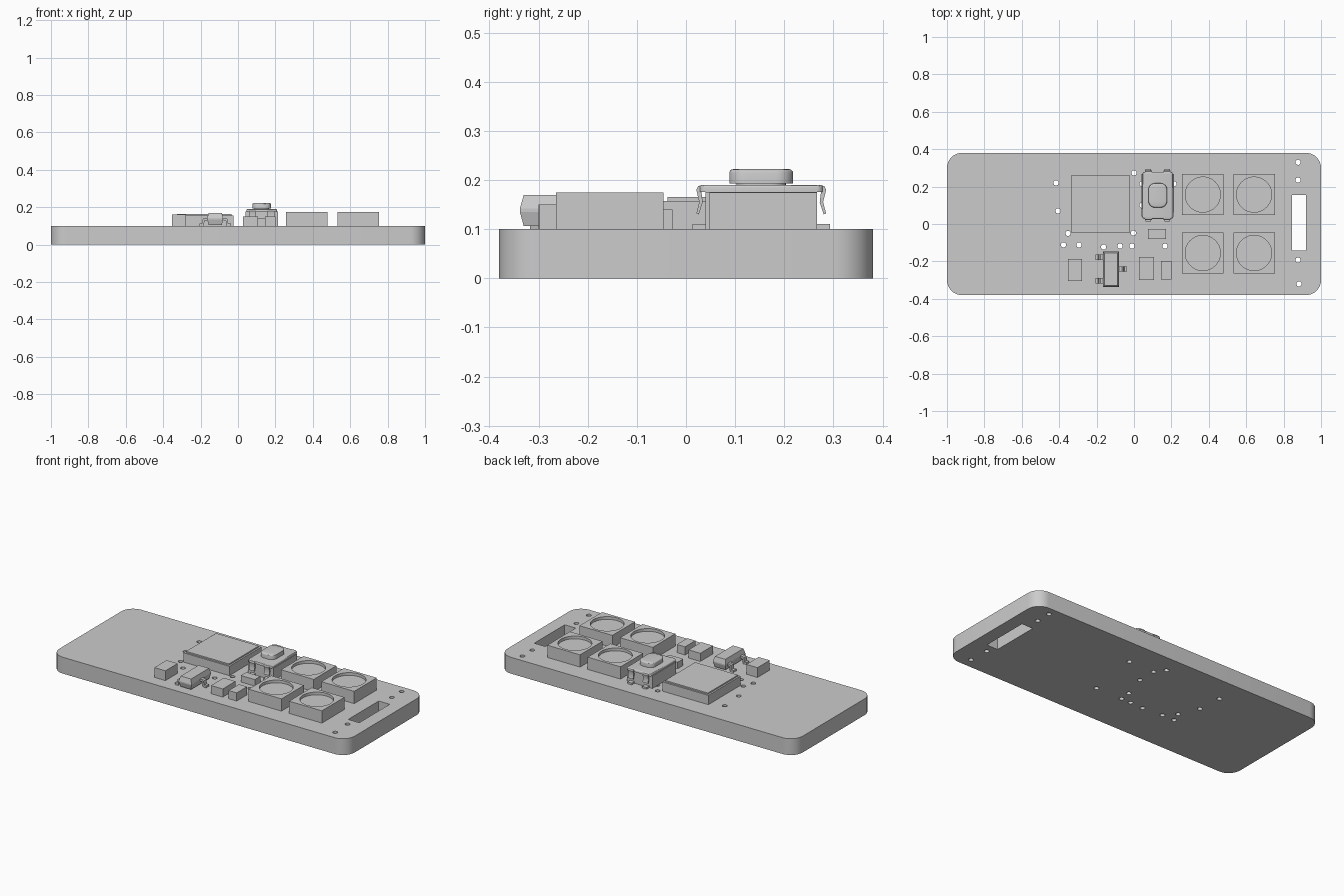
import bpy, bmesh, math
from mathutils import Matrix

if "Cube" in bpy.data.objects:
    bpy.data.objects.remove(bpy.data.objects["Cube"])

grey = bpy.data.materials.new("plain grey")
grey.diffuse_color = (0.6, 0.6, 0.6, 1)
grey.use_nodes = True
grey.node_tree.nodes["Principled BSDF"].inputs["Base Color"].default_value = grey.diffuse_color
TOP = 0.1  # upper face of the board


def rounded(cx, cy, w, d, r=0.0, n=8):
    """Rectangle outline with optional rounded corners."""
    if r == 0:
        return [(cx + sx * w / 2, cy + sy * d / 2)
                for sx, sy in ((1, 1), (-1, 1), (-1, -1), (1, -1))]
    pts = []
    for q, (sx, sy) in enumerate(((1, 1), (-1, 1), (-1, -1), (1, -1))):
        for i in range(n + 1):
            a = math.pi / 2 * (q + i / n)
            pts.append((cx + sx * (w / 2 - r) + r * math.cos(a),
                        cy + sy * (d / 2 - r) + r * math.sin(a)))
    return pts


def circle(cx, cy, r, n=16):
    return [(cx + r * math.cos(2 * math.pi * i / n),
             cy + r * math.sin(2 * math.pi * i / n)) for i in range(n)]


def prism(name, loops, z0, z1, bevel=0.0, matrix=None):
    """Extrude an outline (first loop) with holes (other loops)."""
    cu = bpy.data.curves.new(name, 'CURVE')
    cu.dimensions, cu.fill_mode, cu.extrude = '2D', 'BOTH', (z1 - z0) / 2
    for pts in loops:
        sp = cu.splines.new('POLY')
        sp.points.add(len(pts) - 1)
        for p, (x, y) in zip(sp.points, pts):
            p.co = (x, y, 0, 1)
        sp.use_cyclic_u = True
    ob = bpy.data.objects.new(name, cu)
    bpy.context.collection.objects.link(ob)
    bpy.ops.object.select_all(action='DESELECT')
    bpy.context.view_layer.objects.active = ob
    ob.select_set(True)
    bpy.ops.object.convert(target='MESH')
    ob = bpy.context.view_layer.objects.active
    bm = bmesh.new()
    bm.from_mesh(ob.data)
    bmesh.ops.remove_doubles(bm, verts=bm.verts, dist=1e-5)
    bmesh.ops.translate(bm, verts=bm.verts, vec=(0, 0, (z0 + z1) / 2))
    if bevel:
        rim = [e for e in bm.edges if all(v.co.z > z1 - 1e-4 for v in e.verts)
               and e.calc_face_angle(0) > 1]
        bmesh.ops.bevel(bm, geom=rim, offset=bevel, segments=3,
                        profile=0.5, affect='EDGES')
    if matrix:
        bm.transform(matrix)
    bmesh.ops.recalc_face_normals(bm, faces=bm.faces)
    bm.to_mesh(ob.data)
    bm.free()
    ob.data.materials.clear()
    ob.data.materials.append(grey)
    bpy.ops.object.shade_smooth_by_angle(angle=math.radians(30))
    return ob


def box(name, x0, x1, y0, y1, z0, z1):
    return prism(name, [rounded((x0 + x1) / 2, (y0 + y1) / 2, x1 - x0, y1 - y0)], z0, z1)


# Profile drawn as (x, z), extruded along y; and (y, z), extruded along x
XZ = Matrix(((1, 0, 0, 0), (0, 0, 1, 0), (0, 1, 0, 0), (0, 0, 0, 1)))
YZ = Matrix(((0, 0, 1, 0), (1, 0, 0, 0), (0, 1, 0, 0), (0, 0, 0, 1)))

# Board with strap slot and drilled holes
holes = [(.877, .33), (.877, .235), (.877, -.193), (.882, -.32), (-.417, .22),
         (-.406, .07), (-.353, -.05), (-.377, -.112), (-.294, -.112),
         (-.163, -.123), (-.075, -.118), (-.011, -.118), (-.003, -.048),
         (0, .273), (.166, -.118), (.043, .10), (.043, .215), (.213, .215)]
prism("board", [rounded(0, 0, 2, .76, .08), rounded(.882, .007, .075, .295)]
      + [circle(x, y, .014) for x, y in holes], 0, TOP)

# Four lamps with round recesses
for x in (.368, .642):
    for y in (.157, -.155):
        prism("lamp_housing", [rounded(x, y, .222, .218), circle(x, y, .094, 40)], TOP, .175)
        prism("lamp_lens", [circle(x, y, .094, 40)], TOP, .158)

# Main chip with raised lid
box("main_chip", -.335, -.025, -.048, .262, TOP, .157)
box("main_chip_lid", -.325, -.035, -.038, .252, .157, .165)

# Small passive components
box("resistor", -.353, -.278, -.305, -.187, TOP, .16)
box("wide_capacitor", .027, .107, -.30, -.177, TOP, .15)
box("narrow_capacitor", .145, .20, -.298, -.198, TOP, .15)
box("small_capacitor", .075, .17, -.08, -.027, TOP, .14)


# Three-legged regulator: body tapered above and below its middle
bm = bmesh.new()
rings = []
for z, inset in ((.106, .008), (.135, 0), (.142, 0), (.17, .008)):
    rings.append([bm.verts.new((x, y, z)) for x, y in
                  rounded(-.122, -.243, .086 - 2 * inset, .19 - 2 * inset)])
for lo, hi in zip(rings, rings[1:]):
    for i in range(4):
        bm.faces.new((lo[i], lo[(i + 1) % 4], hi[(i + 1) % 4], hi[i]))
bm.faces.new(rings[0][::-1])
bm.faces.new(rings[-1])
bmesh.ops.recalc_face_normals(bm, faces=bm.faces)
me = bpy.data.meshes.new("regulator_body")
bm.to_mesh(me)
bm.free()
me.materials.append(grey)
bpy.context.collection.objects.link(bpy.data.objects.new("regulator_body", me))

# Bent regulator legs
for side, y in ((-1, -.178), (-1, -.303), (1, -.24)):
    leg = [(.035, .143), (.058, .143), (.066, .137), (.070, .112), (.084, .112),
           (.084, .1), (.062, .1), (.056, .13), (.035, .131)]
    prism("regulator_leg", [[(-.122 + side * a, z) for a, z in leg]],
          y - .014, y + .014, matrix=XZ)

# Push button: body, metal cover, cap
bx, by = .127, .153
box("button_body", bx - .086, bx + .086, by - .113, by + .113, TOP, .176)
prism("button_cover", [rounded(bx, by, .165, .25, .012, 3)], .176, .19, bevel=.005)
prism("button_collar", [rounded(bx, by, .075, .10, .03)], .19, .195)
prism("button_cap", [rounded(bx, by, .10, .13, .035)], .193, .222, bevel=.008)

# Button clips bent down over each end, with solder feet
for s in (-1, 1):
    clip = [(.115, .19), (.128, .188), (.132, .18), (.126, .155), (.132, .132),
            (.127, .130), (.119, .155), (.122, .178), (.115, .18)]
    for t in (-1, 1):
        cx = bx + t * .05
        prism("button_clip", [[(by + s * a, z) for a, z in clip]],
              cx - .018, cx + .018, matrix=YZ)
        fy = sorted((by + s * .105, by + s * .14))
        box("button_foot", cx - .015, cx + .015, fy[0], fy[1], TOP, .111)
